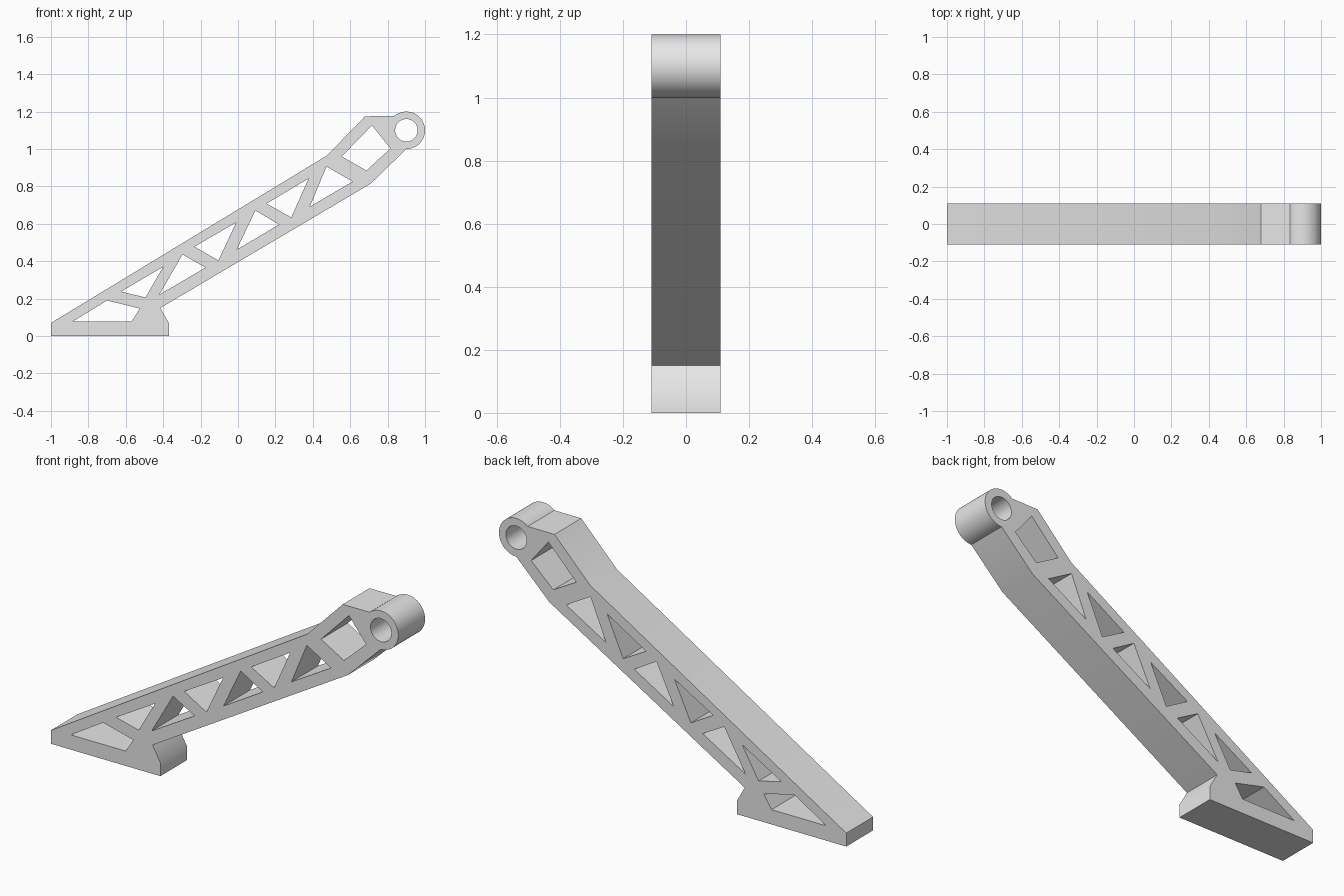
import bpy, bmesh, math

if "Cube" in bpy.data.objects:
    bpy.data.objects.remove(bpy.data.objects["Cube"], do_unlink=True)

HALF_WIDTH = 0.11
EYE_X, EYE_Z = 0.9, 1.1

# one flat colour
grey = bpy.data.materials.new("light grey")
grey.use_nodes = True
grey.diffuse_color = (0.8, 0.8, 0.8, 1)
grey.node_tree.nodes["Principled BSDF"].inputs["Base Color"].default_value = (0.8, 0.8, 0.8, 1)


def arc(radius, start, end, steps):
    angles = [math.radians(start + (end - start) * i / steps) for i in range(steps + 1)]
    return [(EYE_X + radius * math.cos(a), EYE_Z + radius * math.sin(a)) for a in angles]


# outer profile: foot, straight arm, bent head, round eye, and back down
outline = [(-1, 0), (-0.37, 0), (-0.37, 0.07), (-0.415, 0.15), (0.71, 0.815)]
outline += arc(0.1, -90, 131, 48)
outline += [(0.68, 1.175), (0.475, 0.965), (-1, 0.07)]

# truss openings, from the foot to the head
openings = [
    [(-0.885, 0.077), (-0.57, 0.077), (-0.525, 0.147), (-0.70, 0.19)],
    [(-0.625, 0.238), (-0.495, 0.206), (-0.40, 0.37)],
    [(-0.42, 0.222), (-0.173, 0.366), (-0.297, 0.436)],
    [(-0.233, 0.478), (-0.105, 0.404), (-0.01, 0.607)],
    [(-0.007, 0.462), (0.22, 0.596), (0.093, 0.671)],
    [(0.153, 0.708), (0.285, 0.634), (0.377, 0.842)],
    [(0.384, 0.692), (0.613, 0.826), (0.473, 0.906)],
    [(0.555, 0.96), (0.687, 0.885), (0.815, 1.003), (0.716, 1.126)],
]
eye_hole = arc(0.06, 0, 360, 64)[:-1]

# filled flat curve with holes, thickened into a slab
curve = bpy.data.curves.new("arm_profile", "CURVE")
curve.dimensions = "2D"
curve.fill_mode = "BOTH"
curve.extrude = HALF_WIDTH
for loop in [outline, eye_hole] + openings:
    spline = curve.splines.new("POLY")
    spline.points.add(len(loop) - 1)
    for point, (x, z) in zip(spline.points, loop):
        point.co = (x, z, 0, 1)
    spline.use_cyclic_u = True
helper = bpy.data.objects.new("arm_profile", curve)
bpy.context.collection.objects.link(helper)
bpy.context.view_layer.update()
mesh = bpy.data.meshes.new_from_object(
    helper.evaluated_get(bpy.context.evaluated_depsgraph_get()))
bpy.data.objects.remove(helper, do_unlink=True)

# weld the slab and stand it upright
bm = bmesh.new()
bm.from_mesh(mesh)
for v in bm.verts:
    v.co = (v.co.x, -v.co.z, v.co.y)
bmesh.ops.remove_doubles(bm, verts=bm.verts[:], dist=0.0005)
bmesh.ops.recalc_face_normals(bm, faces=bm.faces[:])
bm.to_mesh(mesh)
bm.free()
mesh.materials.clear()
mesh.materials.append(grey)
for face in mesh.polygons:
    face.material_index = 0

arm = bpy.data.objects.new("truss_arm", mesh)
bpy.context.collection.objects.link(arm)
bpy.ops.object.select_all(action="DESELECT")
arm.select_set(True)
bpy.context.view_layer.objects.active = arm
bpy.ops.object.shade_smooth_by_angle(angle=math.radians(30))
